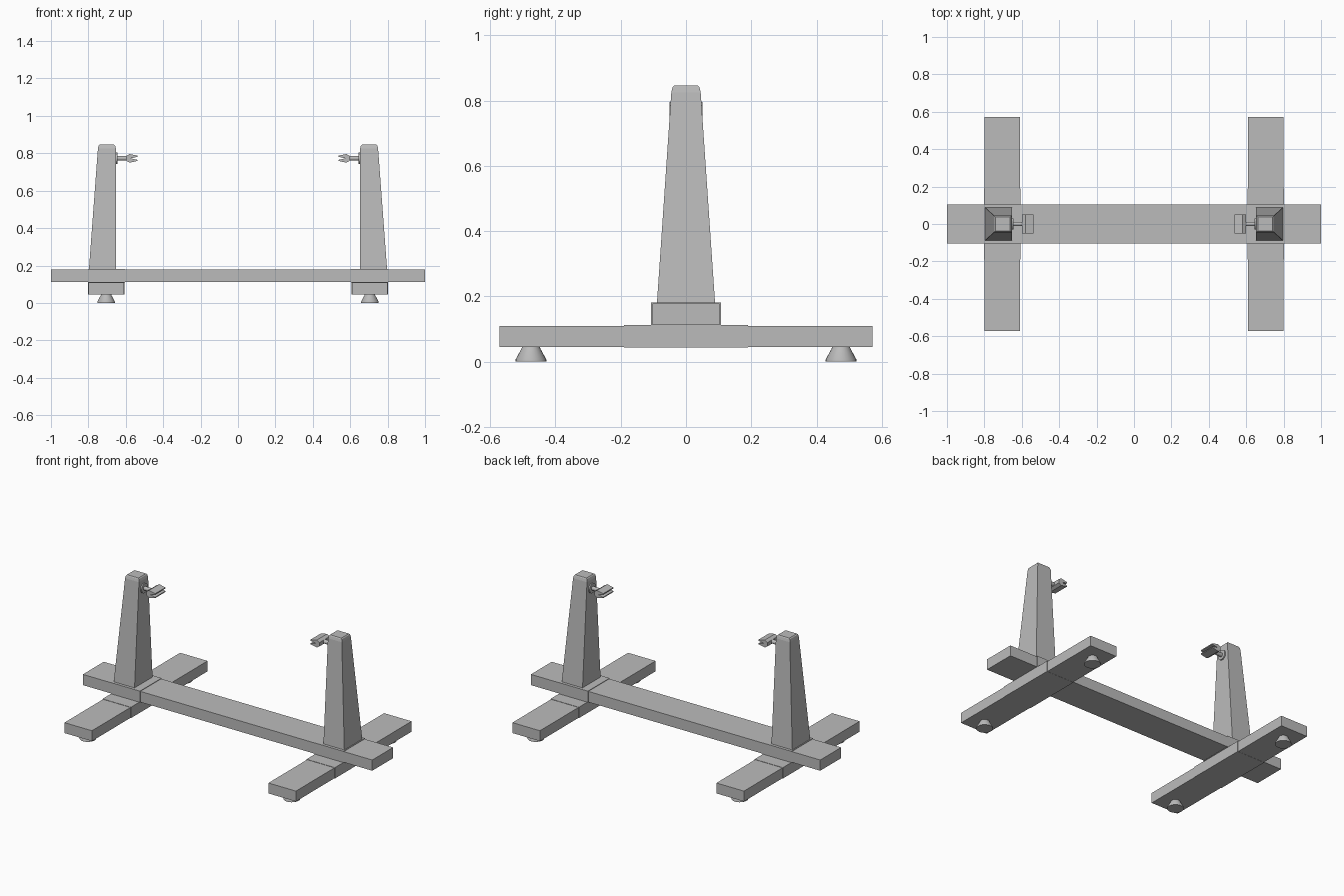
import bpy
import bmesh
from math import pi
from mathutils import Matrix, Vector

cube = bpy.data.objects.get("Cube")
if cube:
    bpy.data.objects.remove(cube, do_unlink=True)

grey = bpy.data.materials.new("plain grey")
grey.use_nodes = True
color = (0.5, 0.5, 0.5, 1)
grey.diffuse_color = color
grey.node_tree.nodes["Principled BSDF"].inputs["Base Color"].default_value = color


def finish(name, bm, smooth=False):
    bmesh.ops.recalc_face_normals(bm, faces=bm.faces)
    mesh = bpy.data.meshes.new(name)
    bm.to_mesh(mesh)
    bm.free()
    mesh.materials.append(grey)
    obj = bpy.data.objects.new(name, mesh)
    bpy.context.collection.objects.link(obj)
    if smooth:
        bpy.ops.object.select_all(action="DESELECT")
        obj.select_set(True)
        bpy.context.view_layer.objects.active = obj
        bpy.ops.object.shade_smooth_by_angle()
    return obj


def box(name, low, high):
    low, high = Vector(low), Vector(high)
    bm = bmesh.new()
    bmesh.ops.create_cube(bm, size=1)
    for v in bm.verts:
        v.co = (low + high) / 2 + v.co * (high - low)
    return finish(name, bm)


def lathe(name, profile, place):
    """Spin (radius, height) points around z, then move into place."""
    bm = bmesh.new()
    points = [(0, profile[0][1])] + profile + [(0, profile[-1][1])]
    verts = [bm.verts.new((r, 0, h)) for r, h in points]
    edges = [bm.edges.new(pair) for pair in zip(verts, verts[1:])]
    bmesh.ops.spin(bm, geom=verts + edges, axis=(0, 0, 1), cent=(0, 0, 0),
                   angle=2 * pi, steps=24)
    bmesh.ops.remove_doubles(bm, verts=bm.verts, dist=1e-5)
    bm.transform(place)
    return finish(name, bm, True)


def loft(name, levels):
    """Stack rectangles given as (x inner, x outer, half depth, z)."""
    bm = bmesh.new()
    rings = [[bm.verts.new(p) for p in
              ((a, -d, z), (b, -d, z), (b, d, z), (a, d, z))]
             for a, b, d, z in levels]
    for low, high in zip(rings, rings[1:]):
        for i in range(4):
            j = (i + 1) % 4
            bm.faces.new((low[i], low[j], high[j], high[i]))
    bm.faces.new(rings[0])
    bm.faces.new(rings[-1])
    return finish(name, bm)


def mirrored(obj):
    """Copy a part to the right side of the stand."""
    mesh = obj.data.copy()
    mesh.transform(Matrix.Scale(-1, 4, (1, 0, 0)))
    mesh.flip_normals()
    twin = bpy.data.objects.new(obj.name.replace("left", "right"), mesh)
    bpy.context.collection.objects.link(twin)


# Long beam joining both sides
box("long_beam", (-1, -0.103, 0.112), (1, 0.103, 0.179))

parts = []

# Cross bar with a thin wrap in the middle, and a sleeve on the beam
parts.append(box("left_cross_bar", (0.61, -0.571, 0.045), (0.8, 0.571, 0.11)))
parts.append(box("left_bar_wrap", (0.607, -0.19, 0.044), (0.803, 0.19, 0.112)))
parts.append(box("left_beam_sleeve", (0.603, -0.107, 0.11), (0.803, 0.107, 0.182)))

# Tapered post, upright on its inner face, with a chamfered top
parts.append(loft("left_post", [(0.653, 0.797, 0.089, 0.18),
                                (0.653, 0.749, 0.045, 0.825),
                                (0.657, 0.746, 0.041, 0.841),
                                (0.662, 0.741, 0.037, 0.846)]))

# Round feet
for end, y in (("front", -0.475), ("back", 0.475)):
    parts.append(lathe("left_" + end + "_foot",
                       [(0.047, 0), (0.047, 0.007), (0.029, 0.04), (0.027, 0.046)],
                       Matrix.Translation((0.705, y, 0))))

# Flanged pin pointing inward from the post
parts.append(lathe("left_clamp_pin",
                   [(0.03, 0), (0.03, 0.011), (0.012, 0.011), (0.012, 0.062)],
                   Matrix.Translation((0.656, 0, 0.773)) @ Matrix.Rotation(-pi / 2, 4, "Y")))

# Clamp with two jaws and an open mouth
jaw = [(0.598, 0.012), (0.58, 0.023), (0.537, 0.014), (0.537, 0.008)]
outline = jaw + [(0.575, 0)] + [(x, -z) for x, z in reversed(jaw)]
bm = bmesh.new()
face = bm.faces.new([bm.verts.new((x, -0.051, 0.773 + z)) for x, z in outline])
side = bmesh.ops.extrude_face_region(bm, geom=[face])["geom"]
bmesh.ops.translate(bm, vec=(0, 0.102, 0),
                    verts=[g for g in side if isinstance(g, bmesh.types.BMVert)])
parts.append(finish("left_clamp", bm))

for part in parts:
    mirrored(part)
